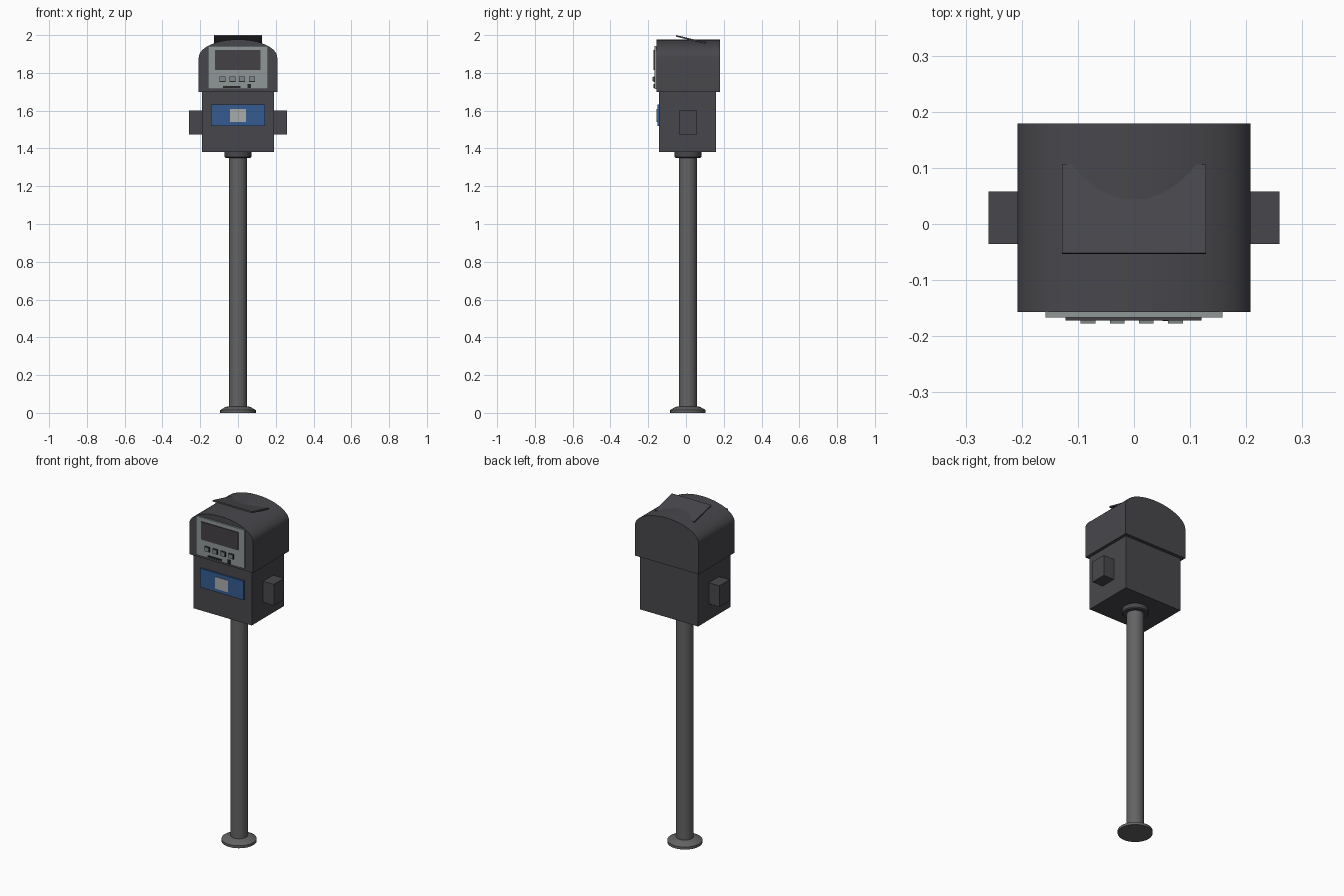
import bpy, bmesh, math
from mathutils import Matrix, Vector

if "Cube" in bpy.data.objects:
    bpy.data.objects.remove(bpy.data.objects["Cube"])

CY = 0.01  # depth centre of post and housing


def material(name, r, g, b):
    m = bpy.data.materials.new(name)
    m.use_nodes = True
    m.diffuse_color = (r, g, b, 1)
    m.node_tree.nodes["Principled BSDF"].inputs["Base Color"].default_value = (r, g, b, 1)
    return m


charcoal = material("charcoal", 0.064, 0.062, 0.070)
steel = material("post grey", 0.125, 0.125, 0.125)
silver = material("face plate grey", 0.28, 0.31, 0.31)
blue = material("blue", 0.035, 0.105, 0.28)
pale = material("pale grey", 0.40, 0.41, 0.41)
dark = material("screen dark", 0.056, 0.052, 0.058)
black = material("slot black", 0.02, 0.02, 0.02)
button_grey = material("button grey", 0.22, 0.245, 0.245)


def finish(name, bm, mat, smooth=False):
    bmesh.ops.recalc_face_normals(bm, faces=bm.faces)
    mesh = bpy.data.meshes.new(name)
    bm.to_mesh(mesh)
    bm.free()
    mesh.materials.append(mat)
    ob = bpy.data.objects.new(name, mesh)
    bpy.context.collection.objects.link(ob)
    if smooth:
        bpy.ops.object.select_all(action="DESELECT")
        ob.select_set(True)
        bpy.context.view_layer.objects.active = ob
        bpy.ops.object.shade_smooth_by_angle(angle=math.radians(30))
    return ob


def box(name, mat, x, y, z):
    """Box from (min, max) pairs on each axis."""
    bm = bmesh.new()
    bmesh.ops.create_cube(bm, size=1)
    lo, hi = (Vector(p) for p in zip(x, y, z))
    for v in bm.verts:
        v.co = (lo + hi) / 2 + v.co * (hi - lo)
    return finish(name, bm, mat)


def lathe(name, mat, profile, sides=32):
    """Closed solid turned about the post axis from (radius, height) pairs."""
    bm = bmesh.new()
    rings = [[bm.verts.new((r * math.cos(t), CY + r * math.sin(t), z))
              for t in (math.tau * i / sides for i in range(sides))]
             for r, z in profile]
    for a, b in zip(rings, rings[1:]):
        for i in range(sides):
            j = (i + 1) % sides
            bm.faces.new((a[i], a[j], b[j], b[i]))
    bm.faces.new(rings[0])
    bm.faces.new(rings[-1])
    return finish(name, bm, mat, True)


# Post with foot flange and collar
lathe("base_flange", steel, [(0.094, 0), (0.094, 0.015), (0.065, 0.032), (0.047, 0.034)])
lathe("post", steel, [(0.047, 0.02), (0.047, 1.37)])
lathe("post_collar", charcoal, [(0.066, 1.35), (0.071, 1.355), (0.071, 1.385)])

# Lower housing
box("lower_housing", charcoal, (-0.19, 0.19), (-0.143, 0.159), (1.38, 1.70))

# Hood with elliptical arched top
bm = bmesh.new()
outline = [(0.208, 1.70)]
for i in range(33):
    t = math.pi * i / 32
    outline.append((0.208 * math.cos(t), 1.88 + 0.097 * math.sin(t)))
outline.append((-0.208, 1.70))
front = bm.faces.new([bm.verts.new((x, -0.157, z)) for x, z in outline])
ext = bmesh.ops.extrude_face_region(bm, geom=[front])
bmesh.ops.translate(bm, vec=(0, 0.336, 0),
                    verts=[g for g in ext["geom"] if isinstance(g, bmesh.types.BMVert)])
if not front.is_valid or len([f for f in bm.faces if len(f.verts) > 4]) < 2:
    bmesh.ops.holes_fill(bm, edges=bm.edges)
finish("hood", bm, charcoal, True)

# Side boxes
for side, s in (("left", 1), ("right", -1)):
    box(side + "_side_box", charcoal, sorted((s * 0.18, s * 0.259)), (-0.036, 0.058), (1.475, 1.60))

# Tilted solar panel, its rear sinking into the hood
solar = box("solar_panel", charcoal, (-0.128, 0.128), (-0.081, 0.081), (-0.004, 0.004))
solar.data.transform(Matrix.Translation((0, 0.026, 1.977)) @ Matrix.Rotation(math.radians(-13.5), 4, "X"))

# Face plate, screen and controls
box("face_plate", silver, (-0.158, 0.158), (-0.167, -0.15), (1.715, 1.943))
box("screen", dark, (-0.122, 0.12), (-0.172, -0.16), (1.815, 1.92))
for i in range(4):
    x = -0.082 + i * 0.052
    box(f"button_rim_{i + 1}", black, (x - 0.016, x + 0.016), (-0.172, -0.16), (1.753, 1.782))
    box(f"button_{i + 1}", button_grey, (x - 0.013, x + 0.013), (-0.177, -0.16), (1.756, 1.779))
box("card_slot", black, (-0.08, 0.014), (-0.171, -0.16), (1.721, 1.731))
box("coin_slot", black, (0.051, 0.069), (-0.173, -0.16), (1.719, 1.741))

# Blue sign with pale square
box("blue_sign", blue, (-0.142, 0.142), (-0.152, -0.13), (1.52, 1.632))
box("sign_square", pale, (-0.042, 0.042), (-0.155, -0.14), (1.54, 1.61))
